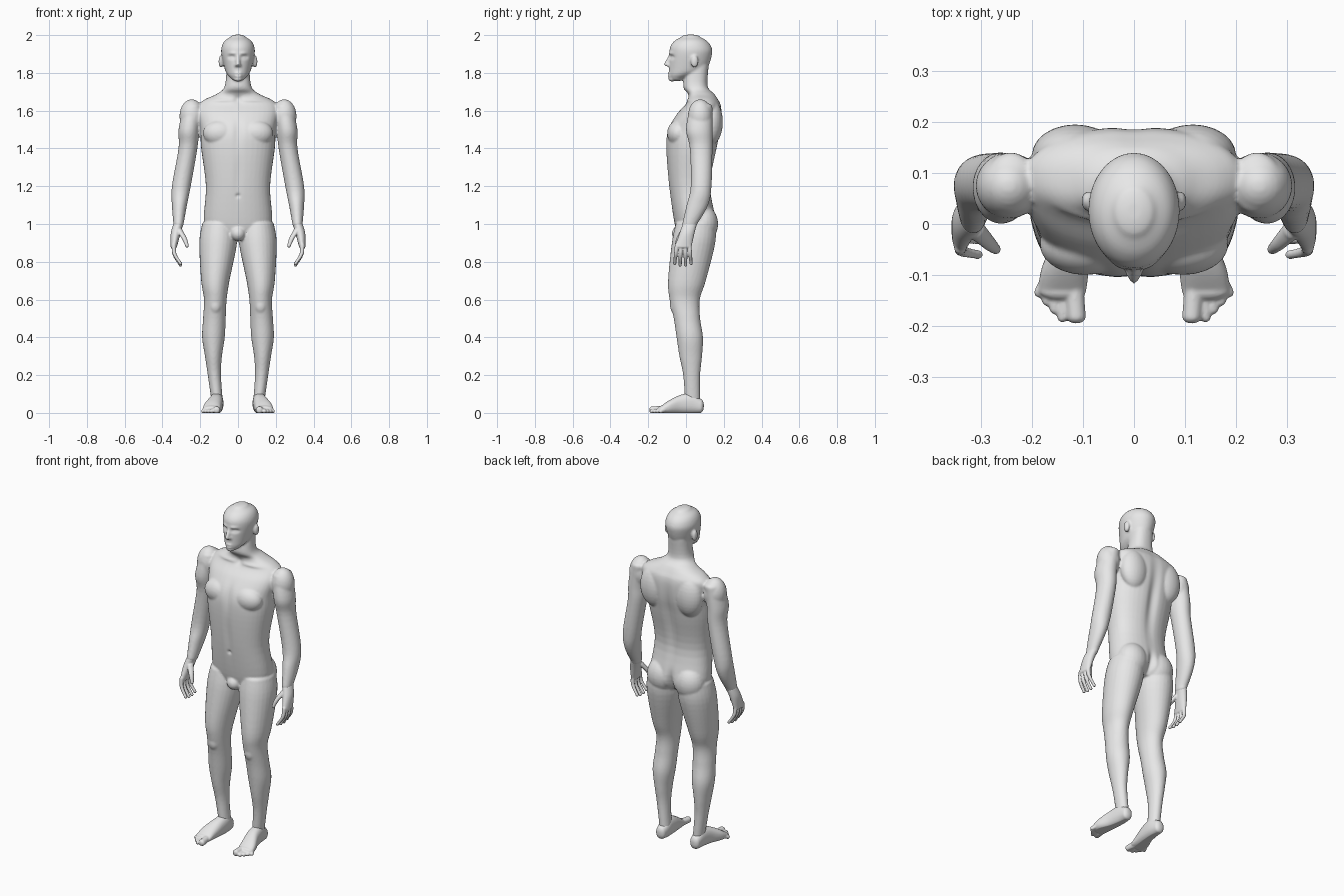
import bpy, bmesh
from math import sin, cos, pi, tau, exp, copysign
from mathutils import Matrix

cube = bpy.data.objects.get("Cube")
if cube:
    bpy.data.objects.remove(cube, do_unlink=True)

skin = bpy.data.materials.new("light_grey")
skin.use_nodes = True
skin.diffuse_color = (.8, .8, .8, 1)
skin.node_tree.nodes["Principled BSDF"].inputs["Base Color"].default_value = skin.diffuse_color


def cut(at, wide, deep, side=0, shift=0):
    """Oval section: place on the axis, two radii, offset sideways and across."""
    return (at, side, shift, wide, deep)


def spline(sections, steps=5):
    """Add in-between sections along a Catmull-Rom curve."""
    result = []
    last = len(sections) - 1
    for i in range(last):
        before, start = sections[max(i - 1, 0)], sections[i]
        end, after = sections[i + 1], sections[min(i + 2, last)]
        for step in range(steps):
            t = step / steps
            result.append([b + t * ((c - a) / 2 + t * (a - 2.5 * b + 2 * c - d / 2
                                    + t * (1.5 * (b - c) + (d - a) / 2)))
                           for a, b, c, d in zip(before, start, end, after)])
    return result + [sections[last]]


def dome(section, reach, steps=5):
    """Sections that round off an open end."""
    at, side, shift, wide, deep = section
    angles = [pi / 2 * k / steps for k in range(1, steps)]
    return [cut(at + reach * sin(a), wide * cos(a), deep * cos(a), side, shift) for a in angles]


def loft(bm, *sections, cap=.01, upright=True, power=2, segments=28):
    """Skin the sections with rounded ends; off-centre parts are mirrored."""
    reach = copysign(cap, sections[-1][0] - sections[0][0])
    rows = dome(sections[0], -reach)[::-1] + spline(sections) + dome(sections[-1], reach)
    for mirror in ((1, -1) if sections[0][1] else (1,)):
        rings = []
        for at, side, shift, wide, deep in rows:
            ring = []
            for k in range(segments):
                c, s = cos(tau * k / segments), sin(tau * k / segments)
                x = mirror * (side + wide * copysign(abs(c) ** (2 / power), c))
                across = shift + deep * copysign(abs(s) ** (2 / power), s)
                ring.append(bm.verts.new((x, across, at) if upright else (x, at, across)))
            rings.append(ring)
        for ring, above in zip(rings, rings[1:]):
            for k in range(segments):
                bm.faces.new((ring[k - 1], ring[k], above[k], above[k - 1]))
        bm.faces.new(rings[0])
        bm.faces.new(rings[-1])


def blob(bm, x=0, y=0, z=0, wide=.1, deep=.1, tall=.1):
    """Ellipsoid muscle or feature, mirrored when it is off centre."""
    for mirror in ((1, -1) if x else (1,)):
        place = Matrix.Translation((mirror * x, y, z)) @ Matrix.Diagonal((wide, deep, tall, 1))
        bmesh.ops.create_uvsphere(bm, u_segments=24, v_segments=16, radius=1, matrix=place)


def finish(name, bm, voxel):
    """Fuse the pieces into one smooth skin."""
    bmesh.ops.recalc_face_normals(bm, faces=bm.faces)
    rough = bpy.data.meshes.new("rough")
    bm.to_mesh(rough)
    bm.free()
    obj = bpy.data.objects.new(name, rough)
    bpy.context.collection.objects.link(obj)
    fuse = obj.modifiers.new("fuse", "REMESH")
    fuse.mode, fuse.voxel_size = "VOXEL", voxel
    relax = obj.modifiers.new("relax", "SMOOTH")
    relax.iterations = 3
    bpy.context.view_layer.update()
    graph = bpy.context.evaluated_depsgraph_get()
    mesh = bpy.data.meshes.new_from_object(obj.evaluated_get(graph))
    obj.modifiers.clear()
    obj.data = mesh
    bpy.data.meshes.remove(rough)
    mesh.materials.clear()
    mesh.materials.append(skin)
    mesh.shade_smooth()
    return mesh


def press(mesh, push, x=0, y=0, z=0, wide=.02, deep=.05, tall=.02):
    """Push the skin backwards (or forwards, if negative) with a soft round tool."""
    for v in mesh.vertices:
        if abs(v.co.z - z) < 2.5 * tall:
            away = (((abs(v.co.x) - x) / wide) ** 2 + ((v.co.y - y) / deep) ** 2
                    + ((v.co.z - z) / tall) ** 2)
            v.co.y += push * exp(-away)


# Torso and neck
body = bmesh.new()
loft(body,
     cut(at=.94, wide=.12, deep=.08, shift=.04),
     cut(at=1, wide=.18, deep=.11, shift=.05),
     cut(at=1.2, wide=.17, deep=.11, shift=.02),
     cut(at=1.4, wide=.195, deep=.135, shift=.03),
     cut(at=1.5, wide=.2, deep=.14, shift=.045),
     cut(at=1.58, wide=.215, deep=.12, shift=.07),
     cut(at=1.63, wide=.21, deep=.095, shift=.09),
     cut(at=1.66, wide=.175, deep=.08, shift=.09),
     cut(at=1.69, wide=.11, deep=.07, shift=.08),
     cut(at=1.73, wide=.07, deep=.065, shift=.05),
     cut(at=1.84, wide=.06, deep=.06, shift=.06), power=2.3, segments=40)

# Legs
loft(body,
     cut(at=1, wide=.09, deep=.105, side=.1, shift=.05),
     cut(at=.9, wide=.1, deep=.115, side=.105, shift=.04),
     cut(at=.7, wide=.075, deep=.1, side=.12, shift=.005),
     cut(at=.6, wide=.06, deep=.08, side=.12, shift=-.007),
     cut(at=.5, wide=.06, deep=.07, side=.125, shift=.005),
     cut(at=.4, wide=.06, deep=.07, side=.13, shift=.02),
     cut(at=.3, wide=.045, deep=.06, side=.13, shift=.025),
     cut(at=.2, wide=.035, deep=.045, side=.125, shift=.03),
     cut(at=.06, wide=.03, deep=.04, side=.11, shift=.035), cap=.02)

# Arms
loft(body,
     cut(at=1.62, wide=.05, deep=.06, side=.24, shift=.08),
     cut(at=1.5, wide=.055, deep=.07, side=.26, shift=.07),
     cut(at=1.4, wide=.05, deep=.06, side=.265, shift=.08),
     cut(at=1.2, wide=.05, deep=.055, side=.3, shift=.08),
     cut(at=1.1, wide=.04, deep=.057, side=.31, shift=.06),
     cut(at=1, wide=.027, deep=.04, side=.315, shift=.02), cap=.025)

# Muscles: chest, shoulder blade, shoulder, buttock, knee, groin
blob(body, x=.095, y=-.04, z=1.48, wide=.09, deep=.06, tall=.07)
blob(body, x=.115, y=.135, z=1.54, wide=.085, deep=.06, tall=.12)
blob(body, x=.245, y=.075, z=1.57, wide=.065, deep=.065, tall=.09)
blob(body, x=.09, y=.09, z=1, wide=.09, deep=.08)
blob(body, x=.12, y=-.05, z=.57, wide=.035, deep=.035, tall=.05)
blob(body, y=-.035, z=.95, wide=.04, deep=.04, tall=.04)

# Skull and jaw
loft(body,
     cut(at=1.77, wide=.035, deep=.04, shift=-.045),
     cut(at=1.79, wide=.055, deep=.07, shift=-.02),
     cut(at=1.82, wide=.07, deep=.1, shift=.01),
     cut(at=1.9, wide=.088, deep=.113, shift=.025),
     cut(at=1.94, wide=.086, deep=.108, shift=.025),
     cut(at=1.97, wide=.07, deep=.085, shift=.025),
     cut(at=1.99, wide=.04, deep=.05, shift=.025), cap=.013, segments=40)

# Nose, nostrils, lips, chin, ears
loft(body,
     cut(at=1.89, wide=.008, deep=.01, shift=-.084),
     cut(at=1.845, wide=.012, deep=.018, shift=-.1))
blob(body, x=.01, y=-.09, z=1.84, wide=.01, deep=.014, tall=.008)
for lip in (1.797, 1.783):
    blob(body, y=-.084, z=lip, wide=.022, deep=.014, tall=.007)
blob(body, y=-.073, z=1.767, wide=.024, deep=.02, tall=.013)
blob(body, x=.09, y=.045, z=1.86, wide=.013, deep=.02, tall=.033)

# Hollows and ridges: spine, seat cleft, breastbone, belly line, navel, throat
figure = finish("body", body, voxel=.0065)
press(figure, push=-.016, y=.17, z=1.38, wide=.03, deep=.09, tall=.2)
press(figure, push=-.03, y=.16, z=.97, tall=.07)
press(figure, push=.008, y=-.1, z=1.49, tall=.08)
press(figure, push=.005, y=-.1, z=1.25, tall=.13)
press(figure, push=.009, y=-.09, z=1.15, wide=.01, tall=.01)
press(figure, push=.012, z=1.66)
# Collarbone, eye socket, eyelid, brow, mouth
press(figure, push=-.007, x=.09, z=1.655, wide=.07, tall=.01)
press(figure, push=.013, x=.034, y=-.08, z=1.884, deep=.03, tall=.01)
press(figure, push=-.006, x=.034, y=-.07, z=1.882, wide=.01, deep=.03, tall=.005)
press(figure, push=-.006, x=.03, y=-.08, z=1.904, deep=.03, tall=.007)
press(figure, push=.005, y=-.1, z=1.79, deep=.02, tall=.004)

# Hands: palm, thumb and four curled fingers
hands = bmesh.new()
loft(hands,
     cut(at=1, wide=.026, deep=.038, side=.316, shift=.02),
     cut(at=.95, wide=.026, deep=.04, side=.33, shift=.005),
     cut(at=.88, wide=.017, deep=.045, side=.34, shift=-.015))
loft(hands,
     cut(at=.965, wide=.018, deep=.02, side=.31, shift=-.01),
     cut(at=.925, wide=.014, deep=.015, side=.285, shift=-.036),
     cut(at=.885, wide=.01, deep=.01, side=.27, shift=-.05))
for i in range(4):
    root, tip = -.048 + .022 * i, -.06 + .029 * i
    low = .78 + .008 * abs(i - 1.5)
    loft(hands,
         cut(at=.89, wide=.012, deep=.011, side=.34, shift=root),
         cut(at=(low + .89) / 2, wide=.011, deep=.01, side=.336, shift=(root + tip) / 2),
         cut(at=low, wide=.01, deep=.009, side=.305, shift=tip), segments=16)
finish("hands", hands, voxel=.004)

# Feet: heel, instep and ball
feet = bmesh.new()
loft(feet,
     cut(at=.075, wide=.03, deep=.038, side=.113, shift=.037),
     cut(at=.03, wide=.036, deep=.054, side=.113, shift=.05),
     cut(at=-.03, wide=.04, deep=.05, side=.12, shift=.045),
     cut(at=-.09, wide=.047, deep=.036, side=.135, shift=.03),
     cut(at=-.13, wide=.047, deep=.02, side=.14, shift=.018), cap=.02, upright=False, power=2.3)

# Toes: the big one, then four that step back
toes = [(.113, -.182, .019)] + [(.14 + .015 * i, -.18 + .016 * i, .011) for i in range(4)]
for x, tip, thick in toes:
    loft(feet,
         cut(at=-.1, wide=thick, deep=thick, side=.7 * x + .04, shift=.02),
         cut(at=tip, wide=thick, deep=thick, side=x, shift=thick * .8),
         cap=.013, upright=False, segments=16)
for v in finish("feet", feet, voxel=.004).vertices:
    v.co.z = max(v.co.z, 0)
